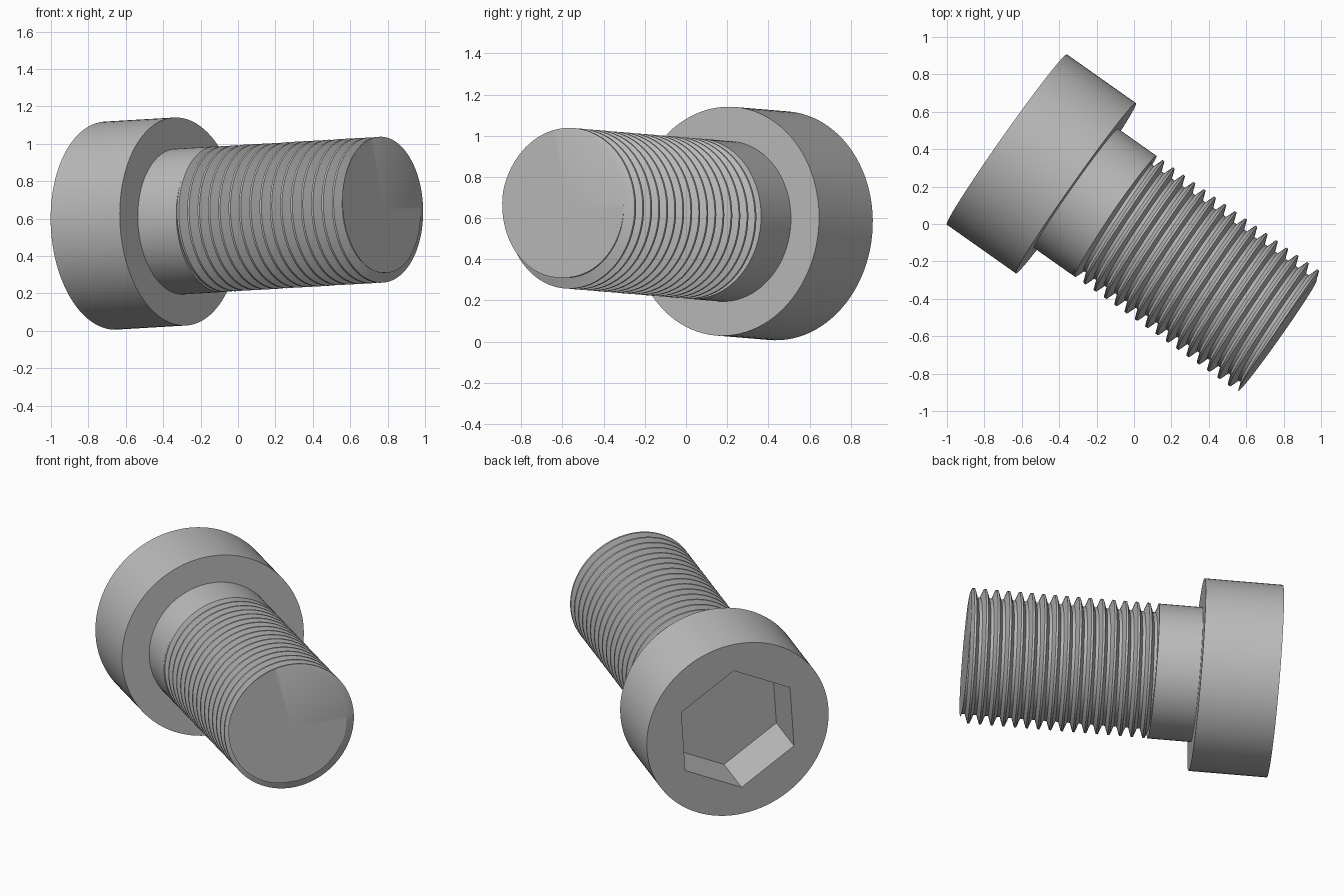
import bpy, bmesh, math
from mathutils import Matrix, Vector

cube = bpy.data.objects.get("Cube")
if cube:
    bpy.data.objects.remove(cube, do_unlink=True)

SEGMENTS = 96
HEAD_RADIUS, HEAD_LENGTH = 0.557, 0.453
SOCKET_RADIUS, SOCKET_DEPTH, SOCKET_TURN = 0.385, 0.30, math.radians(85.4)
CREST, ROOT, PITCH = 0.39, 0.338, 0.0676
SHANK_END, TIP = 0.705, 1.79
THREAD_TURN = math.radians(135)

# Bolt axis runs from the head's outer face to the tip
axis = Vector((0.816, -0.576, 0.048)).normalized()
side = Vector((-axis.y, axis.x, 0)).normalized()
up = axis.cross(side)
placement = Matrix((side, up, axis)).transposed().to_4x4()
placement.translation = (-0.68, 0.452, 0.563)

steel = bpy.data.materials.new("grey steel")
steel.use_nodes = True
steel.diffuse_color = (0.5, 0.5, 0.5, 1)
steel.node_tree.nodes["Principled BSDF"].inputs["Base Color"].default_value = (0.5, 0.5, 0.5, 1)


def lathe(name, column, turn=0.0):
    """Sweep column(angle), a list of (distance along axis, radius), around the axis."""
    bm = bmesh.new()
    previous = None
    for i in range(SEGMENTS + 1):
        angle = 2 * math.pi * i / SEGMENTS
        a = angle + turn
        verts = [bm.verts.new((r * math.cos(a), r * math.sin(a), t)) for t, r in column(angle)]
        if previous:
            for j in range(len(verts) - 1):
                bm.faces.new((previous[j], verts[j], verts[j + 1], previous[j + 1]))
        previous = verts
    bmesh.ops.remove_doubles(bm, verts=bm.verts, dist=1e-5)
    bmesh.ops.recalc_face_normals(bm, faces=bm.faces)
    mesh = bpy.data.meshes.new(name)
    bm.to_mesh(mesh)
    bm.free()
    mesh.materials.append(steel)
    obj = bpy.data.objects.new(name, mesh)
    bpy.context.collection.objects.link(obj)
    obj.matrix_world = placement
    bpy.ops.object.select_all(action='DESELECT')
    obj.select_set(True)
    bpy.context.view_layer.objects.active = obj
    bpy.ops.object.shade_smooth_by_angle(angle=math.radians(30))


# Head with a hexagonal socket
def head_column(angle):
    sixth = math.pi / 3
    hexagon = SOCKET_RADIUS * math.cos(sixth / 2) / math.cos(angle % sixth - sixth / 2)
    if abs(angle / sixth - round(angle / sixth)) < 1e-6:
        hexagon = SOCKET_RADIUS
    return [(SOCKET_DEPTH, 0), (SOCKET_DEPTH, hexagon), (0, hexagon),
            (0, HEAD_RADIUS), (HEAD_LENGTH, HEAD_RADIUS), (HEAD_LENGTH, 0)]


# Plain shank continuing into a right-handed helical thread
CREST_HALF, ROOT_HALF = 0.09, 0.13


def thread_radius(phase):
    away = abs(phase - round(phase))
    blend = (away - CREST_HALF) / (0.5 - ROOT_HALF - CREST_HALF)
    return CREST + (ROOT - CREST) * min(max(blend, 0), 1)


def shank_column(angle):
    points = [(HEAD_LENGTH - 0.02, 0), (HEAD_LENGTH - 0.02, CREST), (SHANK_END, CREST)]
    start = TIP + PITCH * angle / (2 * math.pi)
    turns = math.ceil((TIP - SHANK_END) / PITCH) + 2
    for k in range(-turns, 2):
        for f in (-CREST_HALF, CREST_HALF, 0.5 - ROOT_HALF, 0.5 + ROOT_HALF):
            t = min(max(start + PITCH * (k + f), SHANK_END), TIP)
            points.append((t, thread_radius((t - start) / PITCH)))
    return points + [(TIP, 0)]


lathe("socket_head", head_column, SOCKET_TURN)
lathe("threaded_shank", shank_column, THREAD_TURN)
